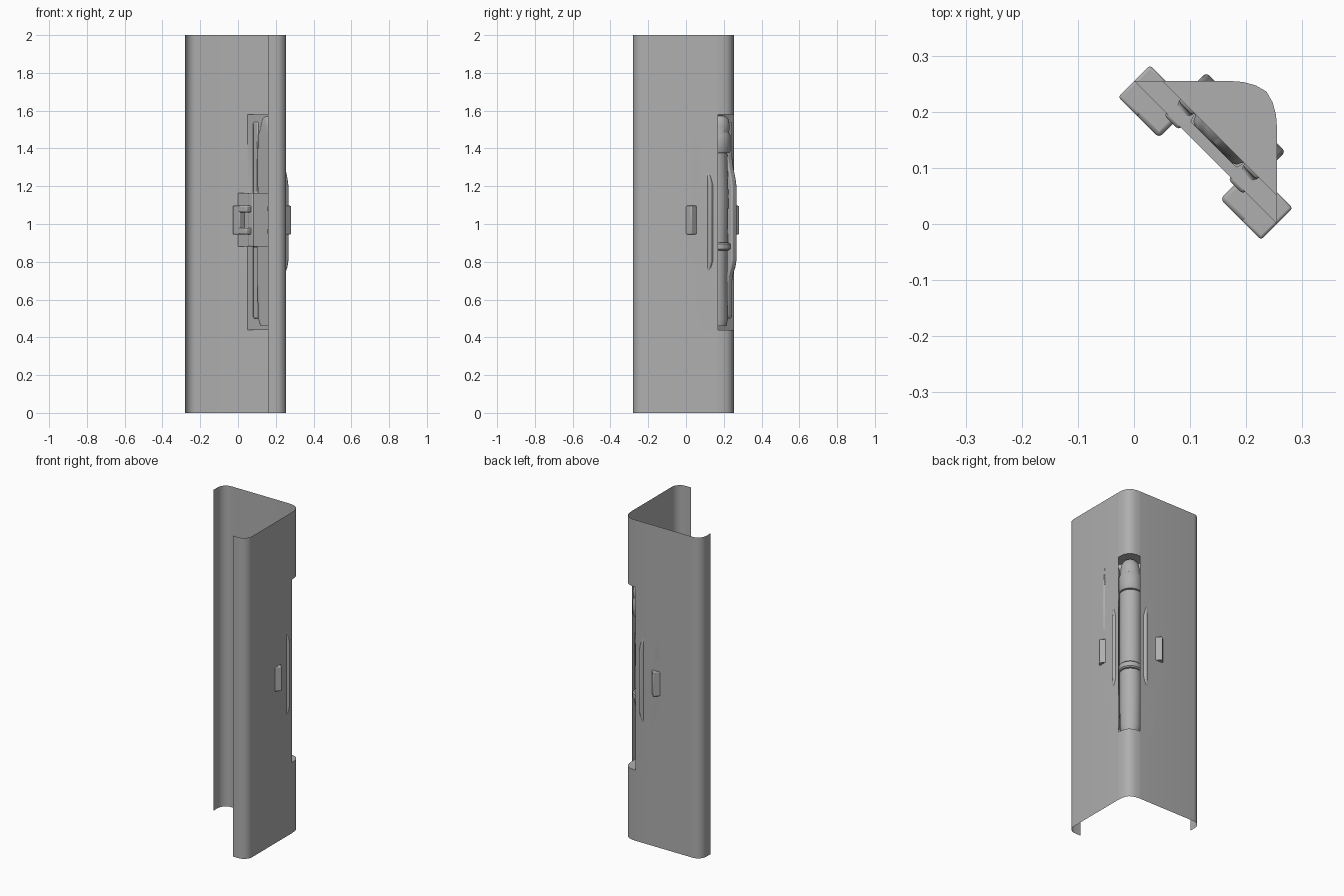
import bpy, bmesh, math
from mathutils import Vector

if "Cube" in bpy.data.objects:
    bpy.data.objects.remove(bpy.data.objects["Cube"])

R2 = math.sqrt(2)
WALL = 0.255
FLOOR_W = (WALL + 0.05) / R2      # recess floor depth
POCKET_W = WALL / R2              # deeper pocket at mid height
Z_LOW, Z_HIGH, Z_P0, Z_P1 = 0.44, 1.58, 0.88, 1.165

grey = bpy.data.materials.new("dark_grey")
grey.diffuse_color = (0.43, 0.43, 0.43, 1)
grey.use_nodes = True
grey.node_tree.nodes["Principled BSDF"].inputs["Base Color"].default_value = grey.diffuse_color


def P(u, w, z):
    """Diagonal frame: u across the corner, w outward through the corner."""
    return Vector(((w + u) / R2, (w - u) / R2, z))


def finish(name, bm, bevel=0.0, angle=35):
    bmesh.ops.remove_doubles(bm, verts=bm.verts, dist=1e-4)
    bmesh.ops.recalc_face_normals(bm, faces=bm.faces)
    me = bpy.data.meshes.new(name)
    bm.to_mesh(me)
    bm.free()
    me.materials.append(grey)
    ob = bpy.data.objects.new(name, me)
    bpy.context.collection.objects.link(ob)
    bpy.ops.object.select_all(action='DESELECT')
    ob.select_set(True)
    bpy.context.view_layer.objects.active = ob
    if bevel:
        m = ob.modifiers.new("bevel", 'BEVEL')
        m.width, m.segments = bevel, 2
        m.limit_method = 'ANGLE'
        m.angle_limit = math.radians(40)
    bpy.ops.object.shade_smooth_by_angle(angle=math.radians(angle))
    return ob


def face(bm, pts):
    return bm.faces.new([bm.verts.new(p) for p in pts])


def prism(name, outline, u0, u1, bevel=0.005):
    """Extrude a (w, z) outline from u0 to u1."""
    bm = bmesh.new()
    a = [bm.verts.new(P(u0, w, z)) for w, z in outline]
    b = [bm.verts.new(P(u1, w, z)) for w, z in outline]
    bm.faces.new(a)
    bm.faces.new(b[::-1])
    n = len(a)
    for i in range(n):
        j = (i + 1) % n
        bm.faces.new((a[i], b[i], b[j], a[j]))
    return finish(name, bm, bevel)


def lathe(name, rings, seg=32):
    """Stack of circles (z, centre w, radius), flattened where they meet the floor."""
    bm = bmesh.new()
    loops = []
    for z, c, r in rings:
        loops.append([bm.verts.new(P(r * math.cos(2 * math.pi * k / seg),
                                     max(0.2, c + r * math.sin(2 * math.pi * k / seg)), z))
                      for k in range(seg)])
    for a, b in zip(loops, loops[1:]):
        for k in range(seg):
            j = (k + 1) % seg
            bm.faces.new((a[k], a[j], b[j], b[k]))
    bm.faces.new(loops[0])
    bm.faces.new(loops[-1])
    return finish(name, bm)


# Folded sheet: two notched walls, rounded corner and two return flanges
bm = bmesh.new()
wall = [(-0.225, 0), (0.17, 0), (0.17, Z_LOW), (0.05, Z_LOW), (0.05, Z_P0), (0, Z_P0),
        (0, Z_P1), (0.05, Z_P1), (0.05, Z_HIGH), (0.17, Z_HIGH), (0.17, 2), (-0.225, 2)]
arc = [(0.255, 0.17), (0.253, 0.195), (0.247, 0.217), (0.236, 0.236)]
flange = [(0.16, -0.28), (0.20, -0.28)]
for k in range(1, 7):
    t = math.radians(15 * k)
    flange.append((0.20 + 0.055 * math.sin(t), -0.225 - 0.055 * math.cos(t)))
for swap in (False, True):
    def S(x, y, z):
        return (y, x, z) if swap else (x, y, z)
    big = face(bm, [S(WALL, y, z) for y, z in wall])
    bmesh.ops.triangulate(bm, faces=[big])
    for (x0, y0), (x1, y1) in zip(arc, arc[1:]):
        for z0, z1 in ((0, Z_LOW), (Z_HIGH, 2)):
            face(bm, [S(x0, y0, z0), S(x1, y1, z0), S(x1, y1, z1), S(x0, y0, z1)])
    for (x0, y0), (x1, y1) in zip(flange, flange[1:]):
        face(bm, [S(x0, y0, 0), S(x1, y1, 0), S(x1, y1, 2), S(x0, y0, 2)])

# Chamfered recess pressed into the corner, with a deeper pocket at the middle
tray = [(Z_HIGH, FLOOR_W), (Z_P1, FLOOR_W), (Z_P1, POCKET_W), (Z_P0, POCKET_W),
        (Z_P0, FLOOR_W), (Z_LOW, FLOOR_W)]
for (z0, w0), (z1, w1) in zip(tray, tray[1:]):
    a, b = WALL * R2 - w0, WALL * R2 - w1
    face(bm, [P(-a, w0, z0), P(a, w0, z0), P(b, w1, z1), P(-b, w1, z1)])
rim = [(WALL, 0.05)] + arc + [(y, x) for x, y in arc[-2::-1]] + [(0.05, WALL)]
for z in (Z_LOW, Z_HIGH):
    face(bm, [(x, y, z) for x, y in rim])
finish("corner_sheet", bm, angle=60)

# Side rails that bulge at mid height
rail = [(0.21, 0.50), (0.243, 0.50), (0.25, 0.52), (0.25, 0.70), (0.258, 0.735), (0.275, 0.775),
        (0.282, 0.81), (0.282, 1.20), (0.275, 1.24), (0.258, 1.30), (0.25, 1.35),
        (0.25, 1.52), (0.243, 1.54), (0.21, 1.54),
        (0.21, Z_P1), (0.175, Z_P1), (0.175, Z_P0), (0.21, Z_P0)]
for s, side in ((1, "right"), (-1, "left")):
    prism("rail_" + side, rail, s * 0.062, s * 0.10, 0.007)
    # C-shaped side clip with two prongs reaching inward
    prism("clip_back_" + side, [(0.14, 0.945), (0.22, 0.945), (0.22, 1.097), (0.14, 1.097)],
          s * 0.13, s * 0.18)
    for z0 in (0.945, 1.062):
        prism("clip_prong_" + side, [(0.14, z0), (0.22, z0), (0.22, z0 + 0.035), (0.14, z0 + 0.035)],
              s * 0.077, s * 0.16, 0.008)

# Round grip bar with its collar and domed end
lathe("grip_bar", [(0.46, 0.235, 0.048), (0.50, 0.23, 0.06), (0.70, 0.222, 0.062),
                   (0.90, 0.225, 0.062), (1.15, 0.23, 0.062), (1.40, 0.22, 0.062)])
lathe("grip_collar", [(0.86, 0.24, 0.058), (0.867, 0.24, 0.065), (0.895, 0.24, 0.065),
                      (0.902, 0.24, 0.058)])
lathe("end_cap", [(1.375, 0.24, 0.058), (1.385, 0.24, 0.065), (1.47, 0.24, 0.065),
                  (1.485, 0.24, 0.058), (1.52, 0.25, 0.055), (1.555, 0.25, 0.047),
                  (1.572, 0.25, 0.032), (1.577, 0.25, 0.01)])
